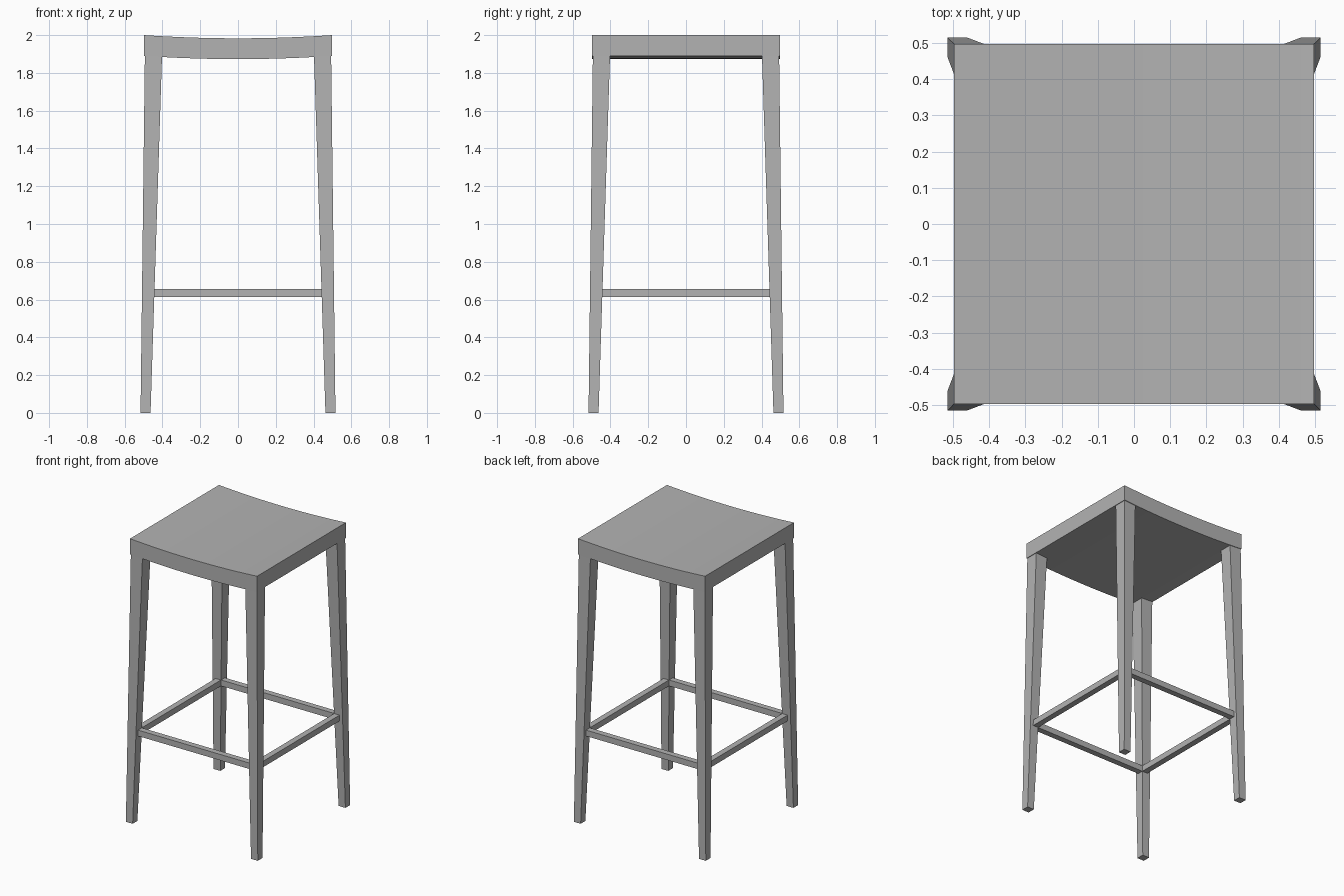
import bpy, bmesh

if "Cube" in bpy.data.objects:
    bpy.data.objects.remove(bpy.data.objects["Cube"])

grey = bpy.data.materials.new("grey")
grey.diffuse_color = (0.45, 0.45, 0.45, 1)
grey.use_nodes = True
grey.node_tree.nodes["Principled BSDF"].inputs["Base Color"].default_value = grey.diffuse_color


def make(name, bm):
    bmesh.ops.recalc_face_normals(bm, faces=bm.faces)
    me = bpy.data.meshes.new(name)
    bm.to_mesh(me)
    bm.free()
    me.materials.append(grey)
    ob = bpy.data.objects.new(name, me)
    bpy.context.collection.objects.link(ob)
    return ob


# Seat: dished cross-section extruded from front to back
HALF, THICK, DIP, SEGS = 0.497, 0.11, 0.017, 24
xs = [-HALF + 2 * HALF * i / SEGS for i in range(SEGS + 1)]


def dish(x):
    return 2.0 - DIP * (1 - (x / HALF) ** 2)


outline = [(x, dish(x)) for x in xs] + [(x, dish(x) - THICK) for x in reversed(xs)]
bm = bmesh.new()
face = bm.faces.new([bm.verts.new((x, -HALF, z)) for x, z in outline])
ext = bmesh.ops.extrude_face_region(bm, geom=[face])
moved = [g for g in ext["geom"] if isinstance(g, bmesh.types.BMVert)]
bmesh.ops.translate(bm, verts=moved, vec=(0, 2 * HALF, 0))
seat = make("seat", bm)
bpy.context.view_layer.objects.active = seat
seat.select_set(True)
bpy.ops.object.shade_smooth_by_angle(angle=0.5)


# Legs: splayed and tapered, thicker at the seat
def leg(name, sx, sy):
    bm = bmesh.new()
    bmesh.ops.create_cube(bm, size=1)
    for v in bm.verts:
        inner, outer, z = (0.402, 0.493, 1.9) if v.co.z > 0 else (0.463, 0.516, 0)
        x = outer if v.co.x > 0 else inner
        y = outer if v.co.y > 0 else inner
        v.co = (sx * x, sy * y, z)
    make(name, bm)


for sy, depth in ((-1, "front"), (1, "back")):
    for sx, side in ((-1, "left"), (1, "right")):
        leg(f"{depth}_{side}_leg", sx, sy)


# Footrest bars between the legs
def bar(name, centre, size):
    bm = bmesh.new()
    bmesh.ops.create_cube(bm, size=1)
    for v in bm.verts:
        v.co = [c + a * s for c, a, s in zip(centre, v.co, size)]
    make(name, bm)


RING, LENGTH, WIDTH, Z = 0.464, 0.91, 0.042, 0.635
for s, a, b in ((-1, "front", "left"), (1, "back", "right")):
    bar(a + "_footrest", (0, s * RING, Z), (LENGTH, WIDTH, 0.042))
    bar(b + "_footrest", (s * RING, 0, Z), (WIDTH, LENGTH, 0.042))
